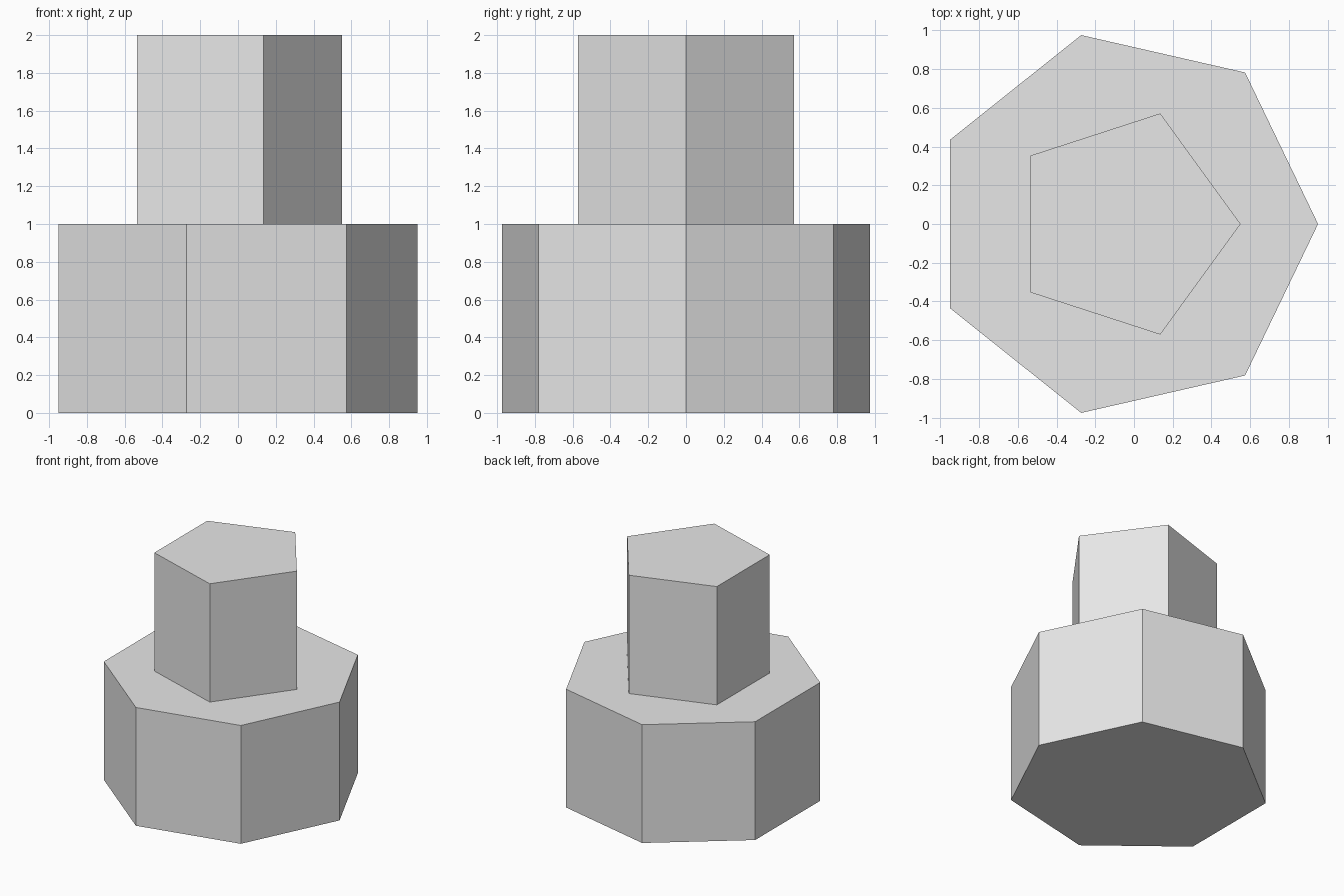
import bpy
import bmesh
from math import cos, sin, tau

cube = bpy.data.objects.get("Cube")
if cube:
    bpy.data.objects.remove(cube, do_unlink=True)

CENTRE_X = -0.05  # centres the seven-sided outline on its bounds

grey = bpy.data.materials.new("light_grey")
grey.use_nodes = True
colour = (0.8, 0.8, 0.8, 1)
grey.diffuse_color = colour
for node in grey.node_tree.nodes:
    if node.type == 'BSDF_PRINCIPLED':
        node.inputs["Base Color"].default_value = colour


def prism(name, sides, radius, bottom, height):
    """Upright regular prism with one corner pointing to +x."""
    bm = bmesh.new()
    ring = [bm.verts.new((CENTRE_X + radius * cos(tau * i / sides),
                          radius * sin(tau * i / sides), bottom))
            for i in range(sides)]
    base = bm.faces.new(ring)
    top = bmesh.ops.extrude_face_region(bm, geom=[base], use_keep_orig=True)
    top_verts = [g for g in top["geom"] if isinstance(g, bmesh.types.BMVert)]
    bmesh.ops.translate(bm, verts=top_verts, vec=(0, 0, height))
    bmesh.ops.recalc_face_normals(bm, faces=bm.faces)
    mesh = bpy.data.meshes.new(name)
    bm.to_mesh(mesh)
    bm.free()
    mesh.materials.append(grey)
    obj = bpy.data.objects.new(name, mesh)
    bpy.context.collection.objects.link(obj)
    return obj


# Wide seven-sided base with a narrower five-sided column on top
prism("base", 7, 1.0, 0, 1)
prism("column", 5, 0.6, 1, 1)
